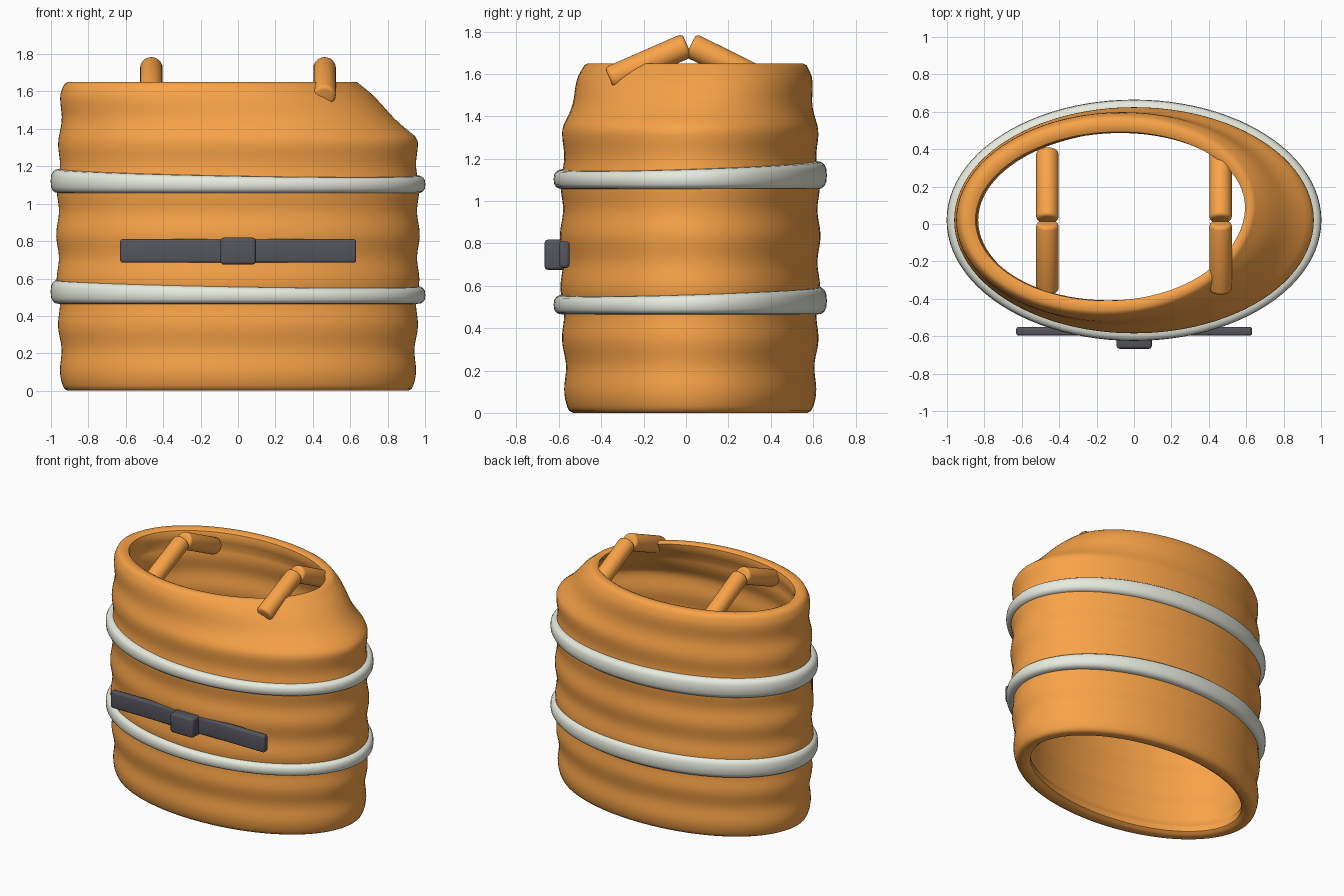
import bpy, bmesh
from math import sin, cos, pi, radians, copysign
from mathutils import Vector

if "Cube" in bpy.data.objects:
    bpy.data.objects.remove(bpy.data.objects["Cube"])

A, B, CY, H = 0.94, 0.583, 0.02, 1.65   # half axes, centre offset and height of the shell
SEG = 96


def material(name, rgb):
    m = bpy.data.materials.new(name)
    m.diffuse_color = (*rgb, 1)
    m.use_nodes = True
    m.node_tree.nodes["Principled BSDF"].inputs["Base Color"].default_value = m.diffuse_color
    return m


ORANGE = material("orange", (0.95, 0.37, 0.065))
PALE = material("pale_grey", (0.8, 0.83, 0.73))
DARK = material("dark_grey", (0.09, 0.09, 0.11))


def finish(bm, name, mat, angle=40):
    bmesh.ops.recalc_face_normals(bm, faces=bm.faces)
    me = bpy.data.meshes.new(name)
    bm.to_mesh(me)
    bm.free()
    ob = bpy.data.objects.new(name, me)
    bpy.context.collection.objects.link(ob)
    me.materials.append(mat)
    bpy.ops.object.select_all(action='DESELECT')
    ob.select_set(True)
    bpy.context.view_layer.objects.active = ob
    bpy.ops.object.shade_smooth_by_angle(angle=radians(angle))
    return ob


def sweep(name, mat, section):
    """Sweep a closed section(theta) -> [Vector] around the vertical axis."""
    bm = bmesh.new()
    rings = [[bm.verts.new(p) for p in section(2 * pi * i / SEG)] for i in range(SEG)]
    n = len(rings[0])
    for i in range(SEG):
        r, s = rings[i], rings[(i + 1) % SEG]
        for j in range(n):
            k = (j + 1) % n
            bm.faces.new((r[j], s[j], s[k], r[k]))
    return finish(bm, name, mat)


def shell_point(t, d, z):
    """Point on the oval, pushed out by d, with the sloping shoulder applied."""
    s = min(max((z - 1.35) / 0.29, 0), 1)
    f = 1 - 0.325 * s * ((1 + cos(t + radians(18))) / 2) ** 1.9
    return Vector((f * (A + d) * cos(t), CY + f * (B + d) * sin(t), z))


def wave(z):
    return 0.025 * sin(pi * z / H) + 0.007 * cos(2 * pi * (z - 0.1) / 0.245)


# Ribbed barrel body: outer wall, top lip, inner wall, bottom lip
N = 60
zs = [0.06 + (H - 0.12) * i / N for i in range(N + 1)]
profile = [(-0.03, 0.0), (-0.012, 0.01), (-0.002, 0.03)]
profile += [(wave(z), z) for z in zs]
profile += [(-0.002, 1.62), (-0.012, 1.64), (-0.03, H), (-0.07, H), (-0.092, 1.64), (-0.1, 1.61), (-0.095, 1.57)]
profile += [(wave(z) - 0.082, z) for z in reversed(zs) if 0.1 < z < 1.53]
profile += [(-0.1, 0.07), (-0.107, 0.05), (-0.105, 0.02), (-0.085, 0.005), (-0.07, 0.0)]
sweep("barrel_body", ORANGE, lambda t: [shell_point(t, d, z) for d, z in profile])


# Pale hoops, thicker toward the back left, with a squarish rounded section
def hoop(name, z0):
    def soft(v):
        return copysign(abs(v) ** 0.75, v)

    def section(t):
        h = 0.056 + 0.013 * cos(t - radians(132))
        return [shell_point(t, 0.012 + 0.05 * soft(cos(a)), z0 + h * (1 + soft(sin(a))))
                for a in (2 * pi * i / 16 for i in range(16))]
    sweep(name, PALE, section)


hoop("lower_hoop", 0.464)
hoop("upper_hoop", 1.056)


# Bent shoulder bars made of two rounded rods each
def rod(name, p, q, r, bevel=0.02):
    p, q = Vector(p), Vector(q)
    bm = bmesh.new()
    bmesh.ops.create_cone(bm, cap_ends=True, segments=32, radius1=r, radius2=r, depth=(q - p).length)
    caps = [e for e in bm.edges if any(len(f.verts) > 4 for f in e.link_faces)]
    bmesh.ops.bevel(bm, geom=caps, offset=bevel, segments=3, profile=0.5, affect='EDGES')
    bm.transform((q - p).to_track_quat('Z', 'Y').to_matrix().to_4x4())
    bmesh.ops.translate(bm, vec=(p + q) / 2, verts=bm.verts)
    finish(bm, name, ORANGE)


for side, x in (("left", -0.463), ("right", 0.463)):
    rod(side + "_bar_front", (x, 0.006, 1.735), (x, -0.36, 1.575), 0.06)
    rod(side + "_bar_back", (x, 0.022, 1.735), (x, 0.39, 1.553), 0.06)


# Belt strip and buckle on the front
def box(name, lo, hi, mat, bevel):
    lo, hi = Vector(lo), Vector(hi)
    bm = bmesh.new()
    bmesh.ops.create_cube(bm, size=1)
    bmesh.ops.scale(bm, vec=hi - lo, verts=bm.verts)
    bmesh.ops.translate(bm, vec=(lo + hi) / 2, verts=bm.verts)
    bmesh.ops.bevel(bm, geom=bm.edges[:], offset=bevel, segments=3, profile=0.5, affect='EDGES')
    finish(bm, name, mat)


box("front_strap", (-0.63, -0.597, 0.685), (0.632, -0.55, 0.81), DARK, 0.013)
box("strap_buckle", (-0.093, -0.667, 0.675), (0.095, -0.555, 0.818), DARK, 0.016)
